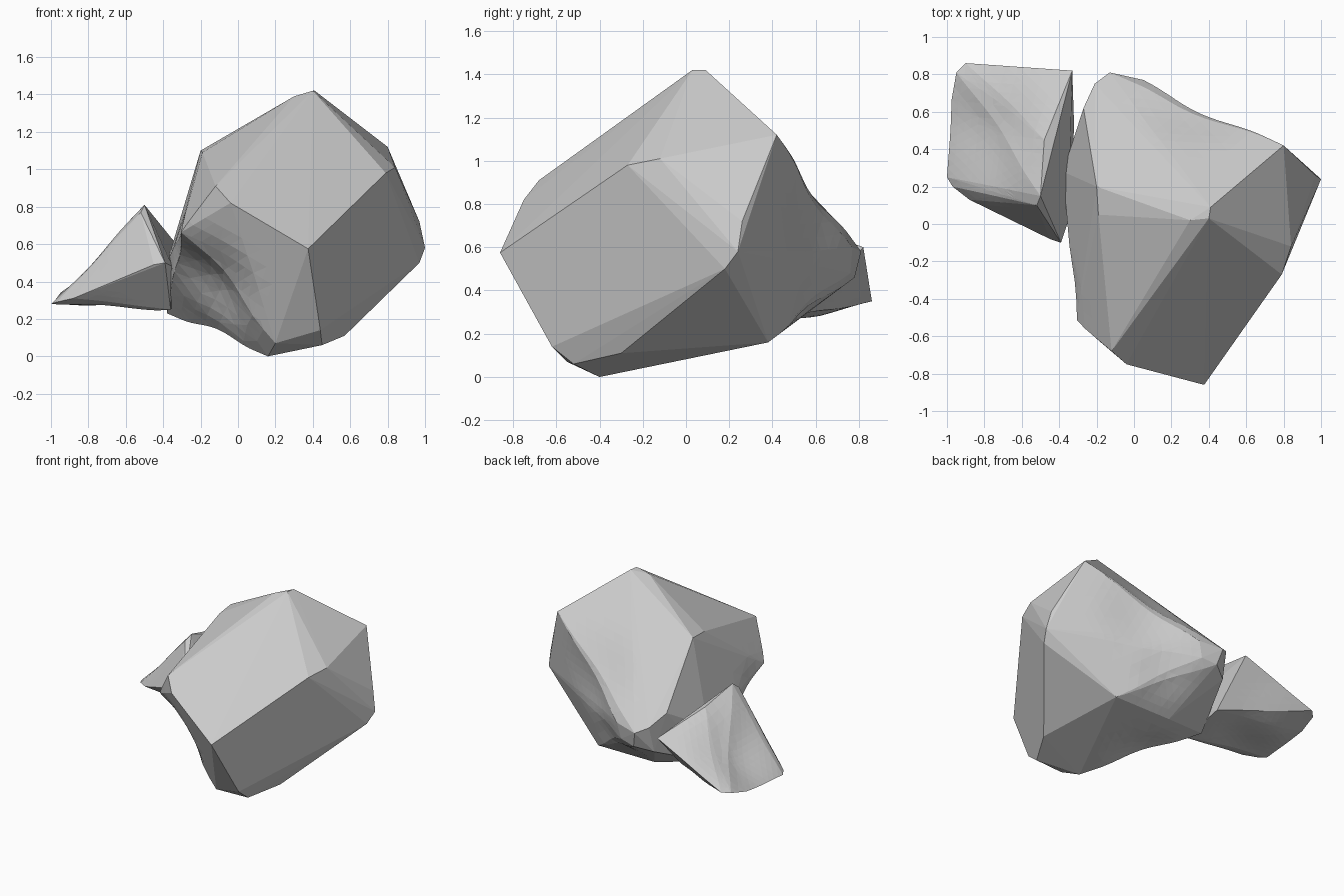
import bpy, bmesh, math
from mathutils import Vector


def rock(name, corners, dents, step=0.11):
    """Convex stone through its corner points, then hollowed by soft dents."""
    bm = bmesh.new()
    for c in corners:
        bm.verts.new(c)
    hull = bmesh.ops.convex_hull(bm, input=bm.verts)
    loose = [g for g in hull["geom_interior"] if isinstance(g, bmesh.types.BMVert)]
    bmesh.ops.delete(bm, geom=loose, context='VERTS')
    # even facets: keep halving the long edges
    for limit in (0.8, 0.4, 0.2, step):
        for _ in range(2):
            long_edges = [e for e in bm.edges if e.calc_length() > limit]
            bmesh.ops.subdivide_edges(bm, edges=long_edges, cuts=1)
            bmesh.ops.triangulate(bm, faces=bm.faces)
    # each dent: centre, radius, push vector
    for centre, radius, push in dents:
        for v in bm.verts:
            d = (v.co - Vector(centre)).length / radius
            if d < 1:
                v.co += Vector(push) * (0.5 + 0.5 * math.cos(math.pi * d))
    bmesh.ops.recalc_face_normals(bm, faces=bm.faces)
    me = bpy.data.meshes.new(name)
    bm.to_mesh(me)
    bm.free()
    ob = bpy.data.objects.new(name, me)
    bpy.context.collection.objects.link(ob)
    return ob


# Large boulder: crown, front corner, right side, back lobe, left side, foot
rock("large_rock", [
    (0.40, 0.03, 1.42), (0.41, 0.09, 1.42), (0.30, 0.02, 1.39),
    (0.22, -0.36, 1.10), (0.06, -0.50, 1.02), (-0.20, 0.20, 1.10), (-0.19, 0.05, 1.09),
    (0.375, -0.86, 0.575), (-0.04, -0.75, 0.82), (-0.12, -0.68, 0.91),
    (0.79, -0.27, 0.98), (0.84, -0.12, 1.01), (0.80, 0.42, 1.12),
    (1.00, 0.24, 0.58), (0.97, 0.18, 0.50), (0.97, 0.26, 0.72),
    (-0.13, 0.81, 0.58), (0.05, 0.77, 0.60), (-0.21, 0.75, 0.62),
    (-0.10, 0.78, 0.46), (0.02, 0.76, 0.48), (-0.27, 0.62, 0.70), (-0.22, 0.70, 0.42),
    (-0.31, -0.52, 0.66), (-0.38, 0.28, 0.50), (-0.36, 0.10, 0.32),
    (-0.38, 0.28, 0.23),
    (0.16, -0.40, 0.0), (0.45, -0.52, 0.06), (0.44, -0.62, 0.14),
    (0.20, -0.55, 0.07), (0.57, -0.30, 0.11), (0.48, 0.38, 0.16), (0.0, 0.38, 0.16),
], [
    ((-0.16, -0.40, 0.40), 0.40, (0.06, 0.06, 0.03)),
    ((0.38, 0.60, 0.78), 0.42, (-0.02, -0.03, -0.02)),
    ((0.22, 0.62, 0.34), 0.28, (0.0, -0.02, 0.02)),
    ((-0.05, -0.02, 0.14), 0.32, (0.0, 0.0, 0.035)),
])

# Small wedge stone leaning on the left side
rock("small_rock", [
    (-0.50, 0.15, 0.81), (-0.52, 0.10, 0.77), (-0.48, 0.45, 0.74), (-0.33, 0.82, 0.60),
    (-0.90, 0.86, 0.35), (-0.95, 0.81, 0.34), (-0.98, 0.66, 0.31),
    (-1.00, 0.25, 0.28), (-0.97, 0.20, 0.29), (-0.88, 0.13, 0.31),
    (-0.39, -0.10, 0.50), (-0.45, -0.08, 0.49), (-0.35, 0.02, 0.48),
    (-0.36, 0.14, 0.25), (-0.43, 0.18, 0.245), (-0.32, 0.52, 0.29),
], [
    ((-0.80, 0.50, 0.52), 0.42, (0.03, 0.0, -0.06)),
    ((-0.72, 0.35, 0.25), 0.30, (0.0, 0.0, 0.02)),
], 0.08)
